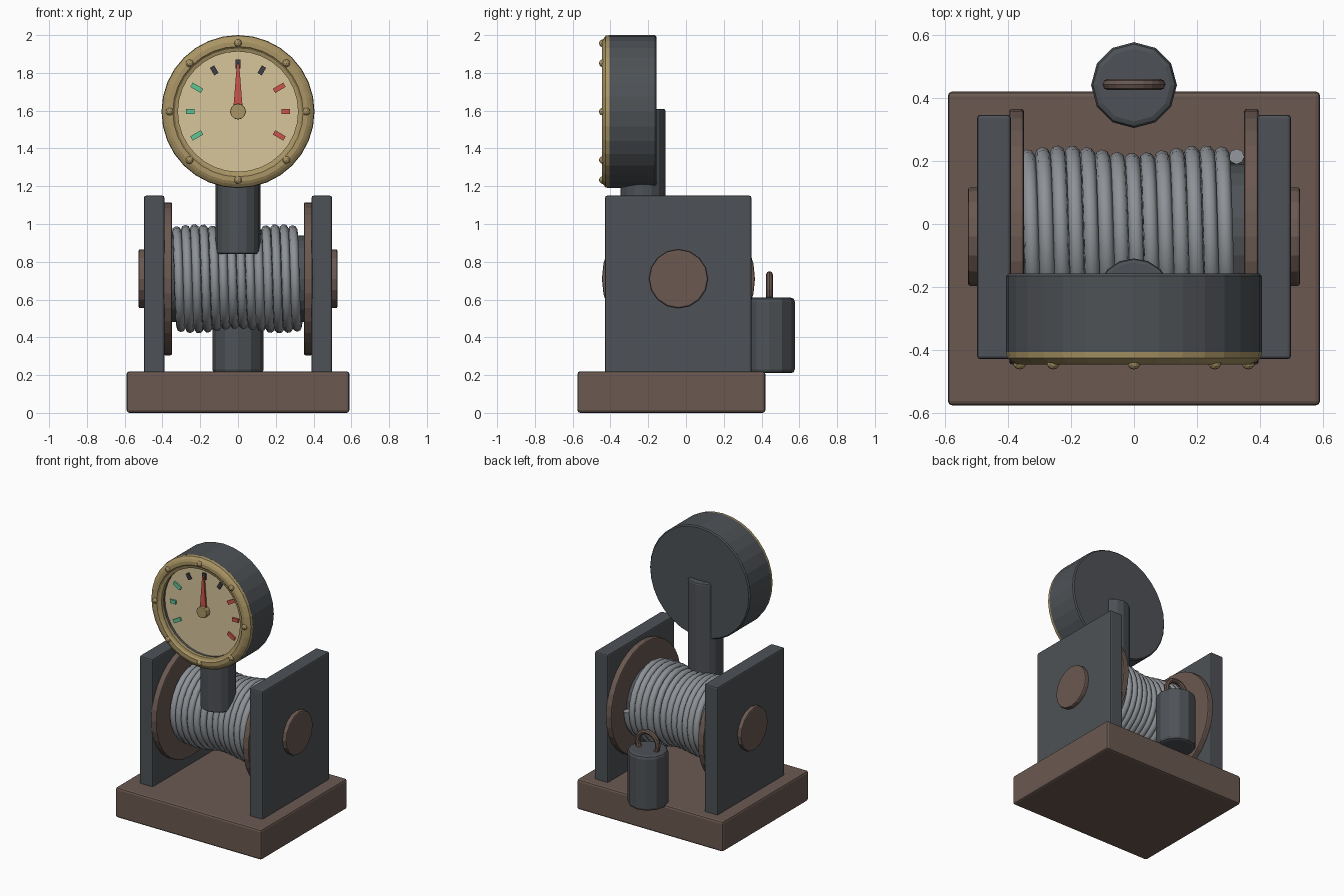
import bpy, bmesh
from math import cos, sin, pi, radians
from mathutils import Matrix, Vector

if "Cube" in bpy.data.objects:
    bpy.data.objects.remove(bpy.data.objects["Cube"])


def material(name, rgb):
    m = bpy.data.materials.new(name)
    m.diffuse_color = (*rgb, 1)
    m.use_nodes = True
    m.node_tree.nodes["Principled BSDF"].inputs["Base Color"].default_value = m.diffuse_color
    return m


BROWN = material("brown", (0.145, 0.098, 0.082))
STEEL = material("dark_steel", (0.075, 0.083, 0.092))
ROPE = material("cable_grey", (0.27, 0.29, 0.31))
GOLD = material("brass", (0.40, 0.30, 0.13))
CREAM = material("cream", (0.68, 0.56, 0.33))
RED = material("red", (0.60, 0.09, 0.07))
GREEN = material("green", (0.12, 0.55, 0.30))
BLACK = material("black", (0.05, 0.05, 0.06))

TURN = {"x": Matrix.Rotation(pi / 2, 4, "Y"),
        "y": Matrix.Rotation(pi / 2, 4, "X"),
        "z": Matrix.Identity(4)}


def finish(bm, name, mat, bevel=0.0):
    bmesh.ops.recalc_face_normals(bm, faces=bm.faces)
    me = bpy.data.meshes.new(name)
    bm.to_mesh(me)
    bm.free()
    me.materials.append(mat)
    ob = bpy.data.objects.new(name, me)
    bpy.context.collection.objects.link(ob)
    if bevel:
        b = ob.modifiers.new("bevel", "BEVEL")
        b.width, b.segments = bevel, 2
        b.limit_method, b.angle_limit = "ANGLE", radians(40)
    return ob


def box(name, mat, lo, hi, bevel=0.0):
    lo, hi = Vector(lo), Vector(hi)
    bm = bmesh.new()
    bmesh.ops.create_cube(bm, size=1, matrix=Matrix.Translation((lo + hi) / 2)
                          @ Matrix.Diagonal((*(hi - lo), 1)))
    return finish(bm, name, mat, bevel)


def cylinder(name, mat, axis, centre, radius, length, sides, bevel=0.0):
    bm = bmesh.new()
    bmesh.ops.create_cone(bm, cap_ends=True, segments=sides, radius1=radius,
                          radius2=radius, depth=length,
                          matrix=Matrix.Translation(centre) @ TURN[axis])
    return finish(bm, name, mat, bevel)


def lathe(name, mat, profile, centre_z, sides):
    # closed (radius, y) profile turned around the y axis
    bm = bmesh.new()
    rings = [[bm.verts.new((r * sin(2 * pi * i / sides), y,
                            centre_z + r * cos(2 * pi * i / sides)))
              for r, y in profile] for i in range(sides)]
    n = len(profile)
    for i in range(sides):
        a, b = rings[i], rings[(i + 1) % sides]
        for j in range(n):
            k = (j + 1) % n
            bm.faces.new((a[j], a[k], b[k], b[j]))
    return finish(bm, name, mat)


# Base and side plates
box("base", BROWN, (-0.59, -0.575, 0), (0.59, 0.42, 0.22), 0.015)
AY, AZ = -0.04, 0.71
for side, s in (("left", -1), ("right", 1)):
    x0, x1 = sorted((s * 0.39, s * 0.497))
    box(side + "_plate", STEEL, (x0, -0.428, 0.21), (x1, 0.346, 1.15), 0.01)
    cylinder(side + "_flange", BROWN, "x", (s * 0.372, AY, AZ), 0.405, 0.046, 32, 0.008)

# Drum and axle
cylinder("axle", BROWN, "x", (0, AY, AZ), 0.156, 1.052, 16, 0.008)
cylinder("drum", STEEL, "x", (0, AY, AZ), 0.23, 0.72, 24)

# Wound cable: a helix with a slightly wavy radius
TURNS, STEPS = 14, 24
curve = bpy.data.curves.new("cable", "CURVE")
curve.dimensions = "3D"
curve.bevel_depth, curve.bevel_resolution = 0.0245, 2
curve.use_fill_caps = True
spline = curve.splines.new("POLY")
spline.points.add(TURNS * STEPS)
for i, p in enumerate(spline.points):
    a = 2 * pi * i / STEPS
    x = -0.337 + 0.662 * i / (TURNS * STEPS)
    r = 0.253 - 0.012 * cos(2 * pi * x / 0.44)
    p.co = (x, AY + r * cos(a), AZ + r * sin(a), 1)
curve.materials.append(ROPE)
cable = bpy.data.objects.new("cable", curve)
bpy.context.collection.objects.link(cable)
bpy.context.view_layer.objects.active = cable
cable.select_set(True)
bpy.ops.object.convert(target="MESH")
bpy.ops.object.shade_smooth_by_angle(angle=radians(50))

# Hanging weight with its ring
cylinder("weight", STEEL, "z", (0, 0.44, 0.41), 0.136, 0.40, 12, 0.02)
bpy.ops.mesh.primitive_torus_add(major_segments=20, minor_segments=8,
                                 major_radius=0.082, minor_radius=0.018,
                                 location=(0, 0.442, 0.65), rotation=(pi / 2, 0, 0))
ring = bpy.context.object
ring.name = "weight_ring"
ring.data.materials.append(BROWN)

# Gauge post and housing
cylinder("gauge_post", STEEL, "z", (0, -0.228, 1.225), 0.119, 0.77, 16, 0.012)
GZ = 1.595
lathe("gauge_housing", STEEL,
      [(0.001, -0.157), (0.397, -0.157), (0.405, -0.165), (0.405, -0.406),
       (0.325, -0.406), (0.325, -0.37), (0.001, -0.37)], GZ, 32)
lathe("gauge_bezel", GOLD,
      [(0.405, -0.404), (0.402, -0.425), (0.385, -0.438), (0.37, -0.445),
       (0.345, -0.445), (0.335, -0.435), (0.318, -0.43), (0.318, -0.404)], GZ, 32)
cylinder("gauge_face", CREAM, "y", (0, -0.373, GZ), 0.322, 0.02, 32)

# Bezel rivets
bm = bmesh.new()
for i in range(8):
    a = i * pi / 4
    bmesh.ops.create_icosphere(bm, subdivisions=2, radius=0.021, matrix=Matrix.Translation(
        (0.362 * sin(a), -0.44, GZ + 0.362 * cos(a))))
finish(bm, "bezel_rivets", GOLD)

# Dial marks: green on the left, dark at the top, red on the right
for name, mat, angles in (("green_marks", GREEN, (-120, -90, -60)),
                          ("dark_marks", BLACK, (-30, 0, 30)),
                          ("red_marks", RED, (60, 90, 120))):
    bm = bmesh.new()
    for a in angles:
        length = 0.064 if abs(a) in (60, 120) else 0.046
        bmesh.ops.create_cube(bm, size=1, matrix=Matrix.Translation((0, -0.385, GZ))
                              @ Matrix.Rotation(radians(a), 4, "Y")
                              @ Matrix.Translation((0, 0, 0.252))
                              @ Matrix.Diagonal((0.026, 0.018, length, 1)))
    finish(bm, name, mat)

# Needle and hub
bm = bmesh.new()
outline = [(-0.026, 0), (0.026, 0), (0.006, 0.255), (-0.006, 0.255)]
face = bm.faces.new([bm.verts.new((x, -0.392, GZ + z)) for x, z in outline])
ext = bmesh.ops.extrude_face_region(bm, geom=[face])
bmesh.ops.translate(bm, vec=(0, -0.014, 0),
                    verts=[v for v in ext["geom"] if isinstance(v, bmesh.types.BMVert)])
finish(bm, "needle", RED)
cylinder("needle_hub", GOLD, "y", (0, -0.398, GZ), 0.042, 0.05, 12, 0.005)
